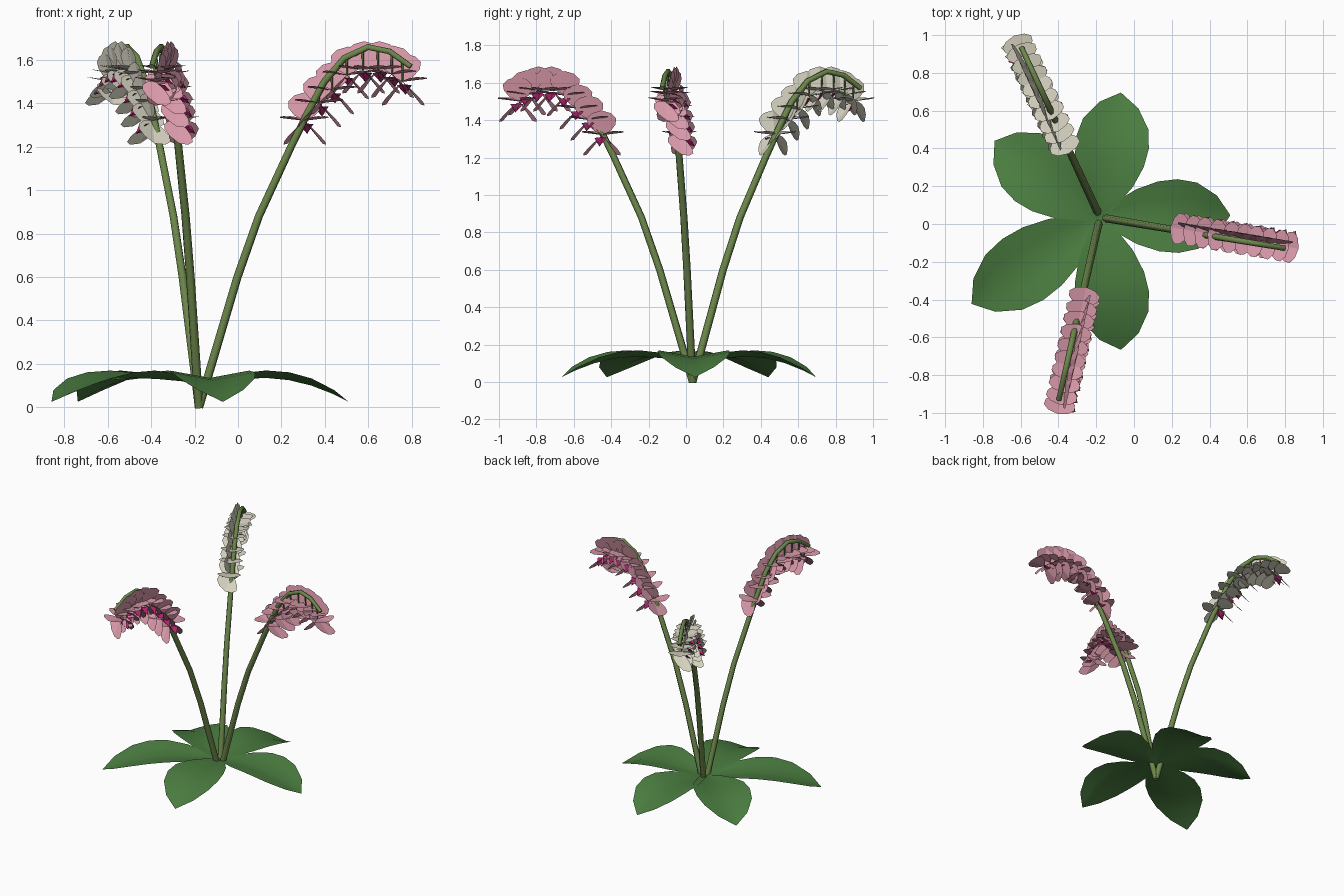
import bpy, bmesh, math
from mathutils import Vector

if "Cube" in bpy.data.objects:
    bpy.data.objects.remove(bpy.data.objects["Cube"])

BASE = Vector((-0.18, 0.035, 0))


def material(name, srgb):
    color = [(c / 255) ** 2.2 for c in srgb] + [1]
    mat = bpy.data.materials.new(name)
    mat.use_nodes = True
    mat.diffuse_color = color
    mat.node_tree.nodes["Principled BSDF"].inputs["Base Color"].default_value = color
    return mat


LEAF = material("leaf green", (76, 124, 66))
STEM = material("stem green", (108, 134, 76))
PINK = material("petal pink", (216, 152, 168))
WHITE = material("petal cream", (216, 213, 194))
LIP = material("lip magenta", (176, 40, 110))


def place(obj, mats, angle):
    for mat in mats:
        obj.data.materials.append(mat)
    obj.location = BASE
    obj.rotation_euler.z = math.radians(angle)


def mesh_object(name, bm, mats, angle, smooth=False):
    mesh = bpy.data.meshes.new(name)
    bm.to_mesh(mesh)
    bm.free()
    obj = bpy.data.objects.new(name, mesh)
    bpy.context.collection.objects.link(obj)
    place(obj, mats, angle)
    for poly in mesh.polygons:
        poly.use_smooth = smooth
    return obj


def blade(bm, rows, mat=0):
    """Skin rows of points; single-point rows close the blade."""
    rows = [[bm.verts.new(p) for p in row] for row in rows]
    for a, b in zip(rows, rows[1:]):
        n = max(len(a), len(b))
        a, b = (r if len(r) == n else r * n for r in (a, b))
        for i in range(n - 1):
            corners = list(dict.fromkeys((a[i], b[i], b[i + 1], a[i + 1])))
            bm.faces.new(corners).material_index = mat


# Leaves: arched, with a shallow V fold along the midrib
LEAF_ROWS = [(0.0, 0.03, 0.105), (0.12, 0.08, 0.12), (0.28, 0.145, 0.13),
             (0.45, 0.185, 0.135), (0.6, 0.195, 0.125), (0.75, 0.175, 0.1),
             (0.9, 0.105, 0.06)]


def leaf(name, angle, length):
    bm = bmesh.new()
    rows = []
    for t, w, z in LEAF_ROWS:
        rows.append([(t * length, w * s, z + 0.035 * abs(s) * w / 0.19)
                     for s in (-1, -0.5, 0, 0.5, 1)])
    rows.append([(length, 0, 0.025)])
    blade(bm, rows)
    mesh_object(name, bm, [LEAF], angle, True)


for i, (angle, length) in enumerate([(1, 0.69), (80.5, 0.67), (144, 0.69),
                                     (214, 0.82), (-81, 0.71)]):
    leaf(f"leaf_{i + 1}", angle, length)

# Stem path as (distance outward, height)
PATH = [(0, 0), (0.18, 0.6), (0.28, 0.88), (0.43, 1.2), (0.515, 1.37), (0.585, 1.5),
        (0.68, 1.61), (0.79, 1.66), (0.89, 1.64), (0.99, 1.57)]


def tube(name, points, r0, r1, angle):
    curve = bpy.data.curves.new(name, "CURVE")
    curve.dimensions = "3D"
    curve.bevel_depth = 1
    curve.bevel_resolution = 1
    curve.use_fill_caps = True
    spline = curve.splines.new("POLY")
    spline.points.add(len(points) - 1)
    for i, (pt, p) in enumerate(zip(spline.points, points)):
        pt.co = (*p, 1)
        pt.radius = r0 + (r1 - r0) * i / (len(points) - 1)
    obj = bpy.data.objects.new(name, curve)
    bpy.context.collection.objects.link(obj)
    place(obj, [STEM], angle)
    bpy.ops.object.select_all(action="DESELECT")
    obj.select_set(True)
    bpy.context.view_layer.objects.active = obj
    bpy.ops.object.convert(target="MESH")


# Petal outline as (fraction of length, fraction of half width)
OUTLINE = [(0.2, 0.6), (0.45, 0.95), (0.7, 1.0), (0.9, 0.65)]


def petal(bm, centre, along, across, length, half):
    along = Vector(along).normalized()
    across = Vector(across).normalized()
    normal = along.cross(across)
    rows = [[centre]]
    for t, w in OUTLINE:
        mid = centre + along * length * t
        rows.append([mid + across * half * w * s + normal * 0.012 * abs(s) * w
                     for s in (-1, 0, 1)])
    rows.append([centre + along * length])
    blade(bm, rows)


def flower(bm, c):
    # Upright sepal
    petal(bm, c, (0, 0.22, 1), (1, 0, 0), 0.135, 0.08)
    for s in (-1, 1):
        # Side petals lie nearly level, lower sepals hang forward
        petal(bm, c, (s, 0, 0.12), (0, s, 0), 0.115, 0.083)
        petal(bm, c, (s * 0.62, 0.2, -0.8), (s * 0.25, s * 0.9, -s * 0.0 - 0.38),
              0.135, 0.08)
    # Pointed lip on the open face of the flower
    root = c + Vector((0, 0.005, -0.012))
    tip = c + Vector((0, 0.085, -0.06))
    for s in (-1, 1):
        wing = c + Vector((s * 0.035, 0.05, -0.015))
        blade(bm, [[root], [wing, c + Vector((0, 0.04, -0.05))], [tip]], 1)


# Flower centres as (distance outward, height, matching stem height)
CENTRES = [(0.49, 1.32, 1.32), (0.56, 1.4, 1.45), (0.62, 1.46, 1.54),
           (0.69, 1.53, 1.61), (0.765, 1.555, 1.65), (0.835, 1.555, 1.65),
           (0.9, 1.535, 1.63), (0.95, 1.5, 1.6)]


def spray(name, angle, colour):
    tube(f"{name}_stem", [(r, 0, z) for r, z in PATH], 0.021, 0.014, angle)
    bm = bmesh.new()
    for i, (r, z, top) in enumerate(CENTRES):
        c = Vector((r, 0.01, z))
        flower(bm, c)
        if top > z + 0.01:
            tube(f"{name}_flower_stalk_{i}", [(r, 0, top), c], 0.006, 0.004, angle)
    mesh_object(f"{name}_flowers", bm, [colour, LIP], angle)


spray("left_spray", -9.5, PINK)
spray("back_spray", 114.8, WHITE)
spray("front_spray", 257.3, PINK)
